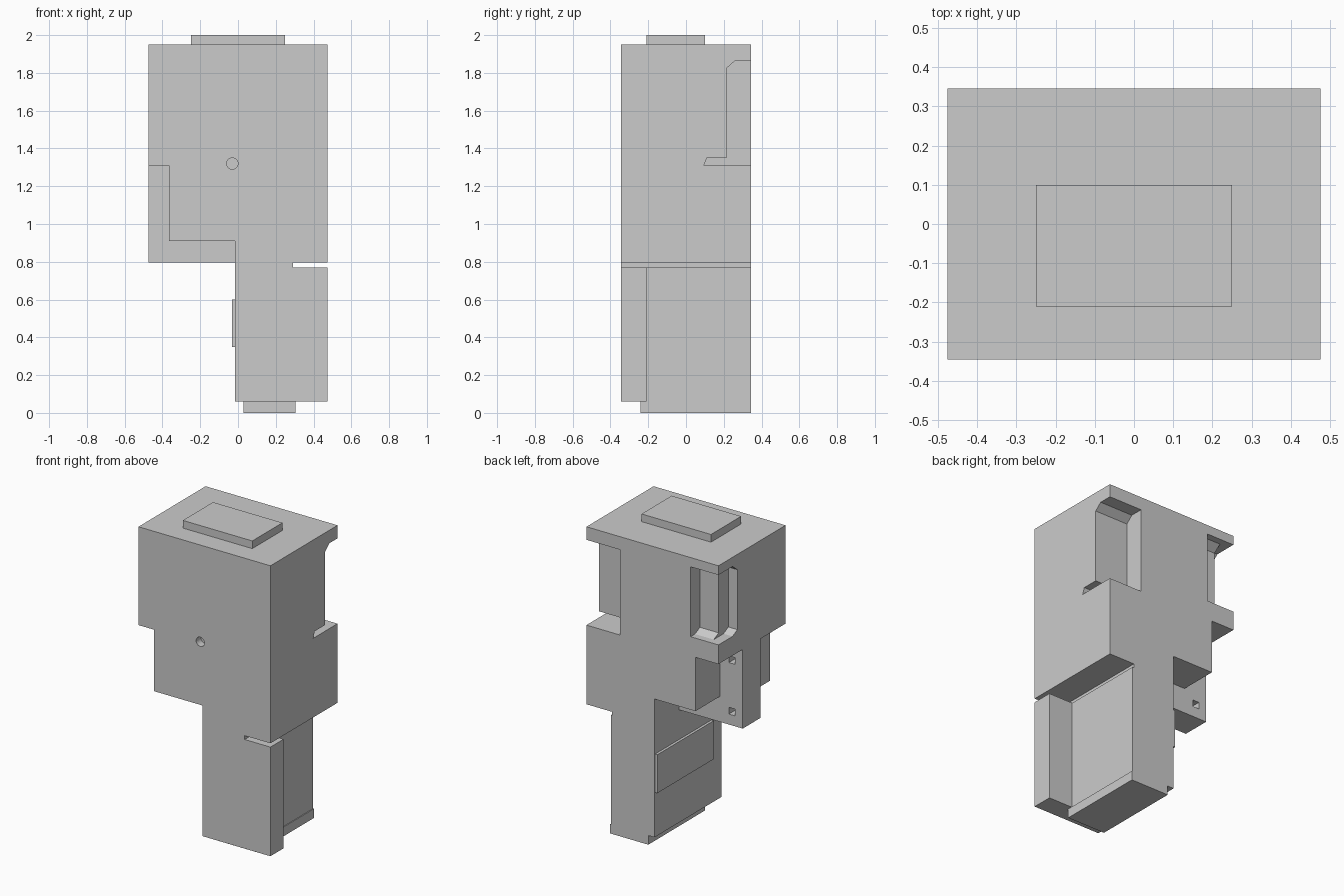
import bpy, bmesh
from mathutils import Vector

if "Cube" in bpy.data.objects:
    bpy.data.objects.remove(bpy.data.objects["Cube"])


def prism(name, pts, axis, lo, hi):
    """Extrude a closed profile along 'X' (points are y,z) or 'Y' (points are x,z)."""
    place = {'X': lambda a, b, t: (t, a, b), 'Y': lambda a, b, t: (a, t, b)}[axis]
    bm = bmesh.new()
    face = bm.faces.new([bm.verts.new(place(a, b, lo)) for a, b in pts])
    new = bmesh.ops.extrude_face_region(bm, geom=[face])['geom']
    verts = [g for g in new if isinstance(g, bmesh.types.BMVert)]
    bmesh.ops.translate(bm, verts=verts, vec=Vector(place(0, 0, hi - lo)))
    bmesh.ops.recalc_face_normals(bm, faces=bm.faces)
    mesh = bpy.data.meshes.new(name)
    bm.to_mesh(mesh)
    bm.free()
    obj = bpy.data.objects.new(name, mesh)
    bpy.context.collection.objects.link(obj)
    return obj


def box(name, x0, x1, y0, y1, z0, z1):
    return prism(name, [(x0, z0), (x1, z0), (x1, z1), (x0, z1)], 'Y', y0, y1)


def cut(target, cutter):
    """Subtract the cutter from the target, then discard the cutter."""
    cutter.hide_render = True
    mod = target.modifiers.new("cut", 'BOOLEAN')
    mod.operation = 'DIFFERENCE'
    mod.solver = 'EXACT'
    mod.object = cutter
    bpy.context.view_layer.objects.active = target
    bpy.ops.object.modifier_apply(modifier=mod.name)
    bpy.data.objects.remove(cutter, do_unlink=True)


W, D = 0.475, 0.345          # half width and half depth
COL = -0.015                 # left side of the lower column

# main body block
body = box("body", -W, W, -D, D, 0.06, 1.95)

# space left of the lower column
cut(body, box("cutter", -0.6, COL, -0.5, 0.5, 0, 0.795))

# stepped corner in front of and behind the side plate
for step_x, step_z, y0, y1 in [(-0.365, 0.91, -0.5, -0.09), (-0.31, 0.96, 0.095, 0.5)]:
    steps = [(-0.6, 0.7), (COL, 0.7), (COL, step_z), (step_x, step_z),
             (step_x, 1.31), (-0.6, 1.31)]
    cut(body, prism("cutter", steps, 'Y', y0, y1))

# column flank behind the front flange, and the slit above it
cut(body, box("cutter", 0.30, 0.6, -0.21, 0.5, 0, 0.78))
cut(body, box("cutter", 0.29, 0.6, -0.5, 0.5, 0.77, 0.795))

# back right recess with chamfered top and undercut
right_recess = [(0.5, 1.865), (0.26, 1.865), (0.215, 1.825), (0.215, 1.35),
                (0.11, 1.35), (0.095, 1.31), (0.5, 1.31)]
cut(body, prism("cutter", right_recess, 'X', 0.235, 0.6))

# back left recess in two depths
for depth, x1 in [(0.25, -0.275), (0.15, -0.41)]:
    left_recess = [(0.5, 1.89), (depth + 0.05, 1.89), (depth, 1.85),
                   (depth, 1.46), (depth + 0.05, 1.435), (0.5, 1.435)]
    cut(body, prism("cutter", left_recess, 'X', -0.6, x1))

# square sockets in the back of the side plate
for z in (1.22, 0.885):
    cut(body, box("cutter", -0.42, -0.375, 0.03, 0.2, z - 0.022, z + 0.022))

# round socket in the front
bpy.ops.mesh.primitive_cylinder_add(vertices=24, radius=0.03, depth=0.2,
                                    location=(-0.03, -D - 0.05, 1.32),
                                    rotation=(1.5707963, 0, 0))
cut(body, bpy.context.object)

# raised pads on top, bottom and column side
box("top_pad", -0.25, 0.25, -0.21, 0.10, 1.95, 2.0)
box("foot_pad", 0.03, 0.305, -0.24, D, 0, 0.06)
box("side_pad", -0.032, COL, -0.24, D - 0.005, 0.35, 0.60)
